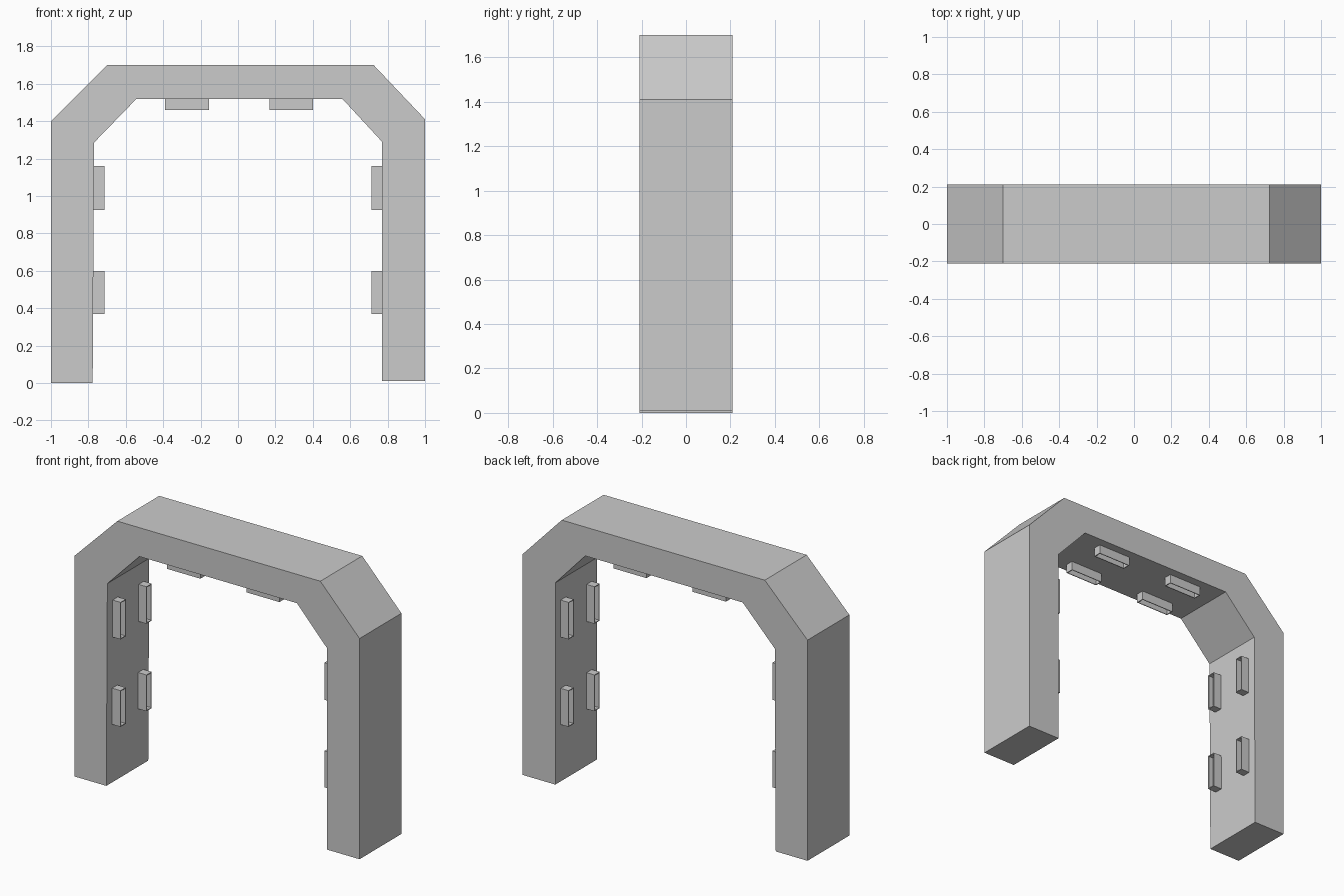
import bpy, bmesh
from mathutils import Vector

if "Cube" in bpy.data.objects:
    bpy.data.objects.remove(bpy.data.objects["Cube"])


def finish(bm, name):
    bmesh.ops.recalc_face_normals(bm, faces=bm.faces)
    mesh = bpy.data.meshes.new(name)
    bm.to_mesh(mesh)
    bm.free()
    obj = bpy.data.objects.new(name, mesh)
    bpy.context.collection.objects.link(obj)
    return obj


# Arch frame: front profile extruded through the depth
HALF_DEPTH = 0.21
profile = [(-1, 0), (-1, 1.40), (-0.70, 1.70), (0.725, 1.70), (1, 1.41), (1, 0.01),
           (0.77, 0.01), (0.77, 1.29), (0.56, 1.517), (-0.545, 1.517),
           (-0.77, 1.285), (-0.777, 0)]
bm = bmesh.new()
face = bm.faces.new([bm.verts.new((x, -HALF_DEPTH, z)) for x, z in profile])
ext = bmesh.ops.extrude_face_region(bm, geom=[face])
bmesh.ops.translate(bm, vec=(0, 2 * HALF_DEPTH, 0),
                    verts=[v for v in ext["geom"] if isinstance(v, bmesh.types.BMVert)])
finish(bm, "arch_frame")


# Lamp housing: a box whose inward face is recessed inside a thin rim
def housing(name, low, high, inward):
    low, high, inward = Vector(low), Vector(high), Vector(inward)
    bm = bmesh.new()
    bmesh.ops.create_cube(bm, size=1)
    bmesh.ops.scale(bm, vec=high - low, verts=bm.verts)
    bmesh.ops.translate(bm, vec=(low + high) / 2, verts=bm.verts)
    bm.normal_update()
    front = max(bm.faces, key=lambda f: f.normal.dot(inward))
    bmesh.ops.inset_region(bm, faces=[front], thickness=0.007)
    ext = bmesh.ops.extrude_discrete_faces(bm, faces=[front])
    bmesh.ops.translate(bm, vec=inward * -0.035, verts=ext["faces"][0].verts)
    finish(bm, name)


for row, y in (("front", -0.13), ("back", 0.13)):
    y0, y1 = y - 0.026, y + 0.026
    # Two housings on each leg
    for level, z0, z1 in (("lower", 0.37, 0.60), ("upper", 0.925, 1.16)):
        housing(f"left_{level}_{row}_lamp", (-0.79, y0, z0), (-0.715, y1, z1), (1, 0, 0))
        housing(f"right_{level}_{row}_lamp", (0.715, y0, z0), (0.79, y1, z1), (-1, 0, 0))
    # Two housings under the top beam
    for side, x0, x1 in (("left", -0.39, -0.155), ("right", 0.168, 0.40)):
        housing(f"beam_{side}_{row}_lamp", (x0, y0, 1.46), (x1, y1, 1.535), (0, 0, -1))
